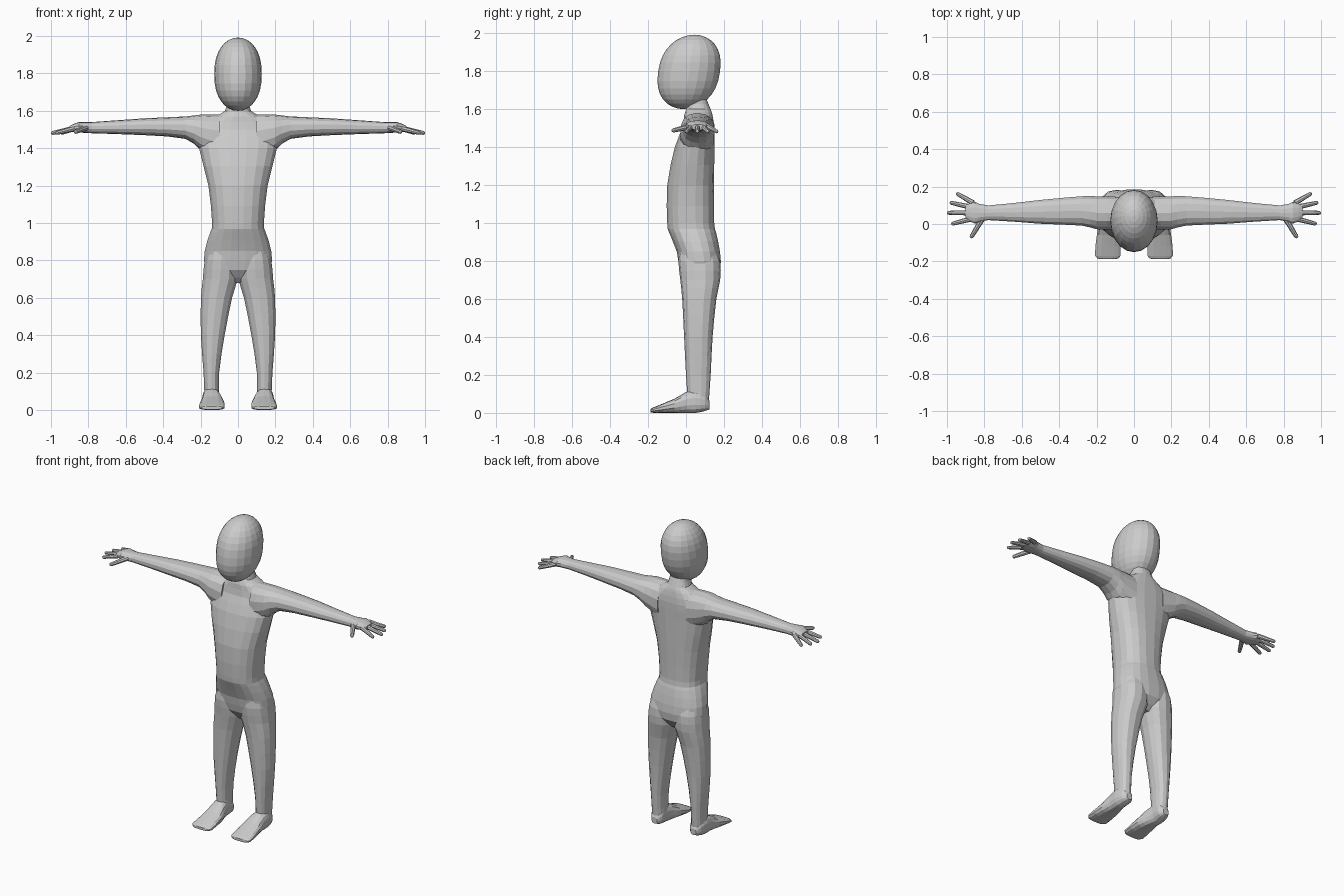
import bpy, bmesh, math
from mathutils import Vector

cube = bpy.data.objects.get("Cube")
if cube:
    bpy.data.objects.remove(cube, do_unlink=True)

skin = bpy.data.materials.new("plain grey")
skin.use_nodes = True
GREY = (0.6, 0.6, 0.6, 1)
skin.diffuse_color = GREY
skin.node_tree.nodes["Principled BSDF"].inputs["Base Color"].default_value = GREY


def finish(name, bm, mirror):
    """Turn the mesh data into a named object, mirrored left to right if asked."""
    bmesh.ops.recalc_face_normals(bm, faces=bm.faces)
    mesh = bpy.data.meshes.new(name)
    bm.to_mesh(mesh)
    bm.free()
    mesh.materials.append(skin)
    obj = bpy.data.objects.new(name, mesh)
    bpy.context.collection.objects.link(obj)
    if mirror:
        obj.modifiers.new("both sides", "MIRROR")


def halfway(before, start, end, after):
    """Section midway between two neighbours on a smooth curve through all four."""
    return [(9 * (b + c) - a - d) / 16 for a, b, c, d in zip(before, start, end, after)]


def refine(sections):
    """Add a smooth in-between section to every gap."""
    padded = [sections[0], *sections, sections[-1]]
    result = []
    for i, section in enumerate(sections[:-1]):
        result += [section, halfway(*padded[i:i + 4])]
    return result + [sections[-1]]


def bulge(value, power):
    """Push a sine or cosine outward so that a circle becomes a rounded box."""
    return math.copysign(abs(value) ** (2 / power), value)


def loft(name, axis, sections, sides=14, power=2.3, mirror=True):
    """Skin rounded sections (position, a_min, a_max, b_min, b_max) along an axis."""
    bm = bmesh.new()
    loops = []
    for t, a_min, a_max, b_min, b_max in refine(sections):
        loop = []
        for i in range(sides):
            angle = math.tau * (i + 0.5) / sides
            across = bulge(math.cos(angle), power)
            along = bulge(math.sin(angle), power)
            a = (a_min + a_max + (a_max - a_min) * across) / 2
            b = (b_min + b_max + (b_max - b_min) * along) / 2
            corner = {"x": (t, a, b), "y": (a, t, b), "z": (a, b, t)}[axis]
            loop.append(bm.verts.new(corner))
        loops.append(loop)
    for low, high in zip(loops, loops[1:]):
        for i in range(sides):
            bm.faces.new((low[i - 1], low[i], high[i], high[i - 1]))
    bm.faces.new(loops[0])
    bm.faces.new(loops[-1])
    finish(name, bm, mirror)


def make_head(centre, radii, lean):
    """Egg-shaped head, fuller than a ball at both ends, leaning towards the chin."""
    bm = bmesh.new()
    bmesh.ops.create_uvsphere(bm, u_segments=20, v_segments=16, radius=1)
    for vert in bm.verts:
        vert.co.z = math.copysign(abs(vert.co.z) ** 0.85, vert.co.z)
        vert.co = centre + vert.co * radii
        vert.co.y += lean * (vert.co.z - centre.z)
    finish("head", bm, False)


def finger(name, start, end, thick):
    """Tapered finger with a rounded tip."""
    bm = bmesh.new()
    tip = thick * 0.7
    direction = (end - start).normalized()
    end = end - direction * tip
    frame = direction.to_track_quat("Z", "Y").to_matrix().to_4x4()
    frame.translation = (start + end) / 2
    bmesh.ops.create_cone(bm, segments=8, radius1=thick, radius2=tip,
                          depth=(end - start).length, matrix=frame)
    frame.translation = end
    bmesh.ops.create_uvsphere(bm, u_segments=8, v_segments=6, radius=tip, matrix=frame)
    finish(name, bm, True)


make_head(Vector((0, 0.016, 1.796)), Vector((0.127, 0.163, 0.196)), lean=0.14)

# Torso: half width, front and back at each height from pelvis to neck
torso = [
    (0.68, 0.05, 0.03, 0.12),
    (0.75, 0.17, -0.03, 0.18),
    (0.85, 0.18, -0.05, 0.18),
    (0.95, 0.15, -0.09, 0.16),
    (1, 0.14, -0.1, 0.15),
    (1.2, 0.16, -0.1, 0.15),
    (1.4, 0.21, -0.06, 0.15),
    (1.5, 0.2, -0.02, 0.15),
    (1.57, 0.12, -0.01, 0.14),
    (1.6, 0.07, 0, 0.13),
    (1.65, 0.06, 0, 0.11),
]
loft("torso", "z", [(z, -half, half, front, back) for z, half, front, back in torso],
     sides=20, power=2.4, mirror=False)

# Arms: broad at the shoulder, ending in a flat palm
loft("arms", "x", [
    (0.1, -0.03, 0.15, 1.34, 1.58),
    (0.2, -0.03, 0.15, 1.39, 1.58),
    (0.28, -0.01, 0.15, 1.45, 1.57),
    (0.5, 0, 0.13, 1.47, 1.56),
    (0.78, 0.02, 0.1, 1.48, 1.54),
    (0.85, 0, 0.12, 1.485, 1.54),
    (0.9, 0.03, 0.1, 1.49, 1.52),
])

# Fingers fan out from the palm; the thumb points forward
palm_y = 0.06
tips = {"little": (0.95, 0.165), "ring": (0.985, 0.115),
        "middle": (1, 0.06), "index": (0.977, 0)}
for label, (x, y) in tips.items():
    knuckle = Vector((0.86, palm_y + (y - palm_y) * 0.5, 1.51))
    finger(label + "_fingers", knuckle, Vector((x, y, 1.48)), 0.015)
finger("thumbs", Vector((0.81, 0.03, 1.51)), Vector((0.873, -0.075, 1.486)), 0.016)

# Legs: ankle, calf, knee and thigh
loft("legs", "z", [
    (0.06, 0.1, 0.18, 0.01, 0.12),
    (0.2, 0.1, 0.185, 0, 0.13),
    (0.4, 0.07, 0.2, -0.01, 0.14),
    (0.6, 0.03, 0.2, -0.02, 0.16),
    (0.7, 0, 0.19, -0.03, 0.18),
    (0.8, 0, 0.18, -0.04, 0.18),
    (0.88, 0.02, 0.15, -0.03, 0.15),
])

# Feet: rounded heel, sloping instep and flat toes
loft("feet", "y", [
    (0.125, 0.12, 0.16, 0.02, 0.06),
    (0.1, 0.1, 0.18, 0.01, 0.1),
    (0.05, 0.1, 0.19, 0, 0.12),
    (0, 0.09, 0.19, 0, 0.11),
    (-0.06, 0.075, 0.2, 0, 0.075),
    (-0.17, 0.07, 0.21, 0, 0.03),
    (-0.187, 0.1, 0.18, 0.005, 0.02),
], power=2.5)
